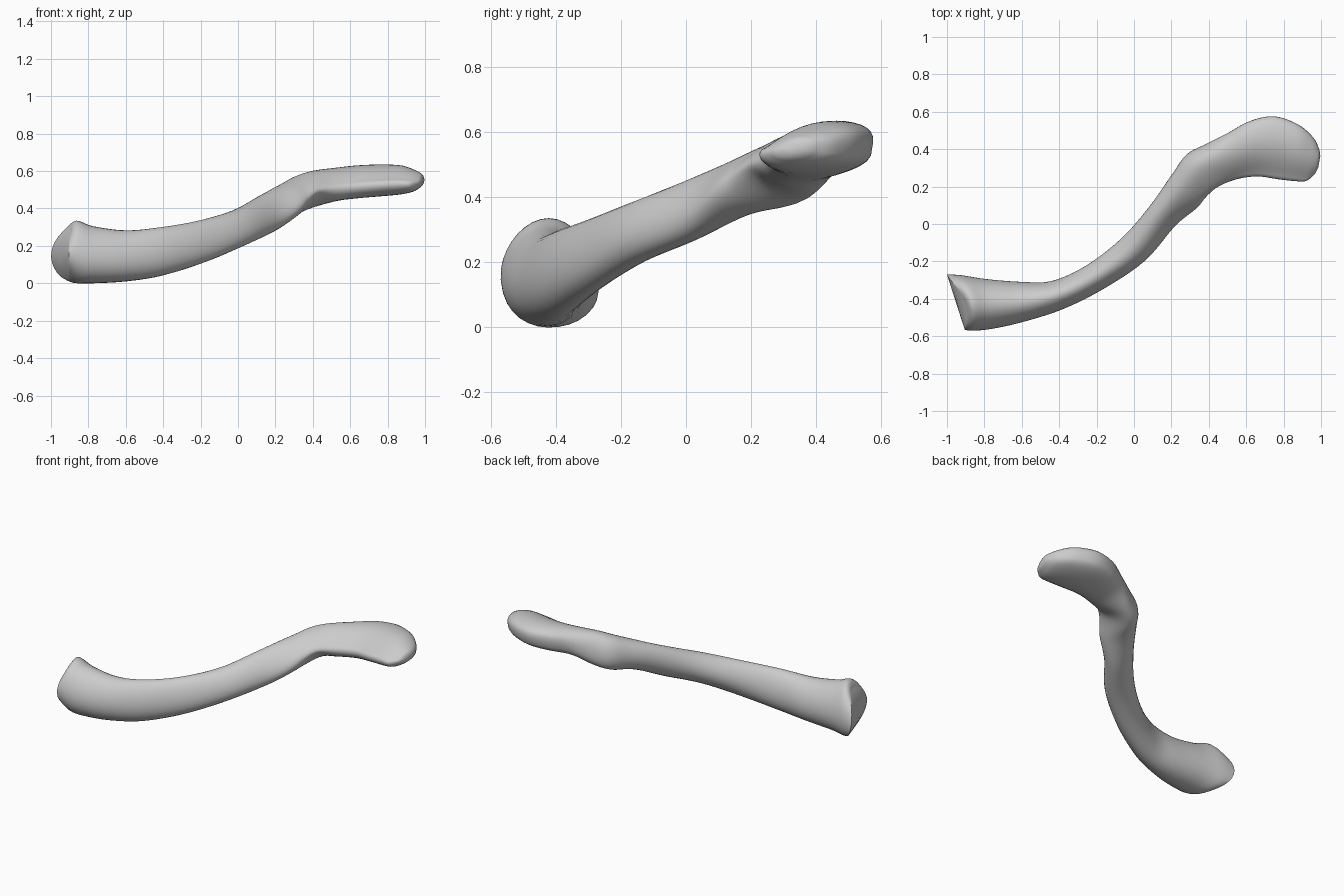
import bpy, bmesh, math
from mathutils import Vector

cube = bpy.data.objects.get("Cube")
if cube:
    bpy.data.objects.remove(cube, do_unlink=True)

SIDES, STEPS, BOW = 32, 5, .05

# Cross-sections: front edge x y, back edge x y, lowest z, highest z
SECTIONS = [
    (-.905, -.565, -1, -.27, .02, .295),
    (-.86, -.57, -.92, -.275, 0, .335),
    (-.76, -.56, -.79, -.295, 0, .305),
    (-.6, -.525, -.6, -.31, .01, .283),
    (-.38, -.455, -.44, -.305, .04, .3),
    (-.16, -.345, -.26, -.225, .105, .335),
    (.06, -.195, -.07, -.08, .195, .395),
    (.22, -.01, .08, .09, .27, .472),
    (.335, .085, .2, .26, .342, .535),
    (.385, .145, .28, .37, .37, .575),
    (.45, .2, .38, .425, .405, .602),
    (.55, .24, .5, .485, .44, .617),
    (.66, .255, .62, .55, .455, .63),
    (.77, .24, .75, .575, .465, .635),
    (.86, .23, .88, .53, .475, .63),
    (.92, .23, .96, .46, .49, .605),
    (.965, .265, .99, .4, .515, .585),
]


def ramp(x, start, stop):
    """Smooth step from 0 to 1."""
    t = min(max((x - start) / (stop - start), 0), 1)
    return t * t * (3 - 2 * t)


def bump(x, centre, width):
    """Bell curve with height 1."""
    return math.exp(-((x - centre) / width) ** 2)


def spline(a, b, c, d, t):
    """Smooth blend from b to c."""
    return [q + .5 * t * (r - p + t * (2*p - 5*q + 4*r - s + t * (3*(q - r) + s - p)))
            for p, q, r, s in zip(a, b, c, d)]


def ring(section, bow=0, scale=1):
    """Closed outline that fits the given edges, slightly narrower at the top."""
    xf, yf, xb, yb, low, high = section
    mid = Vector((xf + xb, yf + yb, low + high)) / 2
    half = Vector((xb - xf, yb - yf, 0)) / 2
    # The outline twists along the bone and sags at the rear tubercle
    roll_up = .4 * ramp(mid.x, -.1, .25)
    roll_low = (.2 * ramp(mid.x, -.4, -.1) - .7 * bump(mid.x, .39, .1)
                - .35 * bump(mid.x, -1, .1))
    # The back edge is blunt and the front edge thin on the flat outer end
    full = .35 * ramp(mid.x, .3, .65) * (1 - .6 * ramp(mid.x, .92, 1))
    points = []
    for i in range(SIDES):
        a = math.tau * i / SIDES
        blend = (1 + math.sin(a)) / 2
        s = math.sin(a + roll_low + (roll_up - roll_low) * blend)
        up = math.copysign(abs(s) ** (1 - full * math.cos(a)), s)
        p = half * math.cos(a) * (1 - .12 * math.sin(a))
        p.z = up * (high - low) / 2
        p.x += bow * up * up
        points.append(mid + p * scale)
    return points


# Rings along the shaft, with a domed inner end
rings = [ring(SECTIONS[0], BOW * s, s) for s in (.3, .6, .8, .94)]
last = len(SECTIONS) - 1
for i in range(last):
    near = [SECTIONS[min(max(i + k, 0), last)] for k in (-1, 0, 1, 2)]
    for k in range(STEPS):
        t = k / STEPS
        rings.append(ring(spline(*near, t), BOW * max(0, 1 - (i + t) / 2)))
rings.append(ring(SECTIONS[last]))

# Rounded outer tip
for scale, out in ((.8, .006), (.45, .013)):
    rings.append([p + Vector((out, 0, 0)) for p in ring(SECTIONS[last], 0, scale)])

bm = bmesh.new()
loops = [[bm.verts.new(p) for p in r] for r in rings]
for r, s in zip(loops, loops[1:]):
    for i in range(SIDES):
        j = (i + 1) % SIDES
        bm.faces.new((r[i], r[j], s[j], s[i]))
for end in (loops[0], loops[-1]):
    bm.faces.new(end)
bmesh.ops.recalc_face_normals(bm, faces=bm.faces)

mesh = bpy.data.meshes.new("collar_bone")
bm.to_mesh(mesh)
bm.free()
bone = bpy.data.objects.new("collar_bone", mesh)
bpy.context.collection.objects.link(bone)

# Plain grey surface
grey = bpy.data.materials.new("bone_grey")
grey.use_nodes = True
color = (.6, .6, .6, 1)
grey.diffuse_color = color
grey.node_tree.nodes["Principled BSDF"].inputs["Base Color"].default_value = color
mesh.materials.append(grey)

bpy.context.view_layer.objects.active = bone
bone.select_set(True)
bpy.ops.object.shade_smooth_by_angle(angle=math.radians(60))
